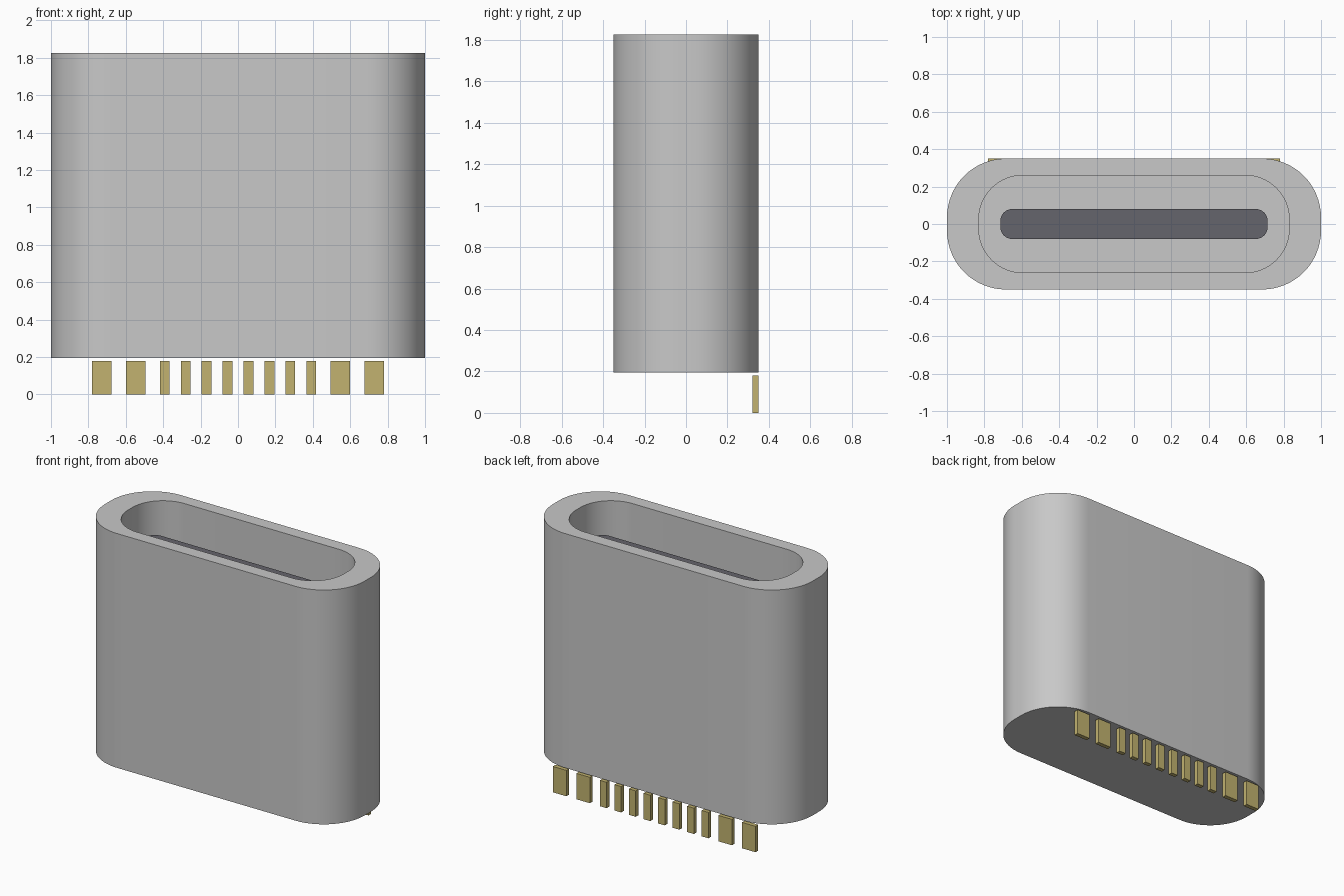
import bpy, bmesh, math

default = bpy.data.objects.get("Cube")
if default:
    bpy.data.objects.remove(default, do_unlink=True)


def make_material(name, rgb, metallic=0.0):
    mat = bpy.data.materials.new(name)
    mat.use_nodes = True
    colour = (*rgb, 1.0)
    mat.diffuse_color = colour
    mat.node_tree.nodes["Principled BSDF"].inputs["Base Color"].default_value = colour
    return mat


def rounded_ring(bm, half_x, half_y, radius, z, steps=16):
    """Vertices of a rounded rectangle, anticlockwise from +x."""
    ring = []
    for corner, (sx, sy) in enumerate([(1, 1), (-1, 1), (-1, -1), (1, -1)]):
        for i in range(steps + 1):
            a = math.pi / 2 * (corner + i / steps)
            ring.append(bm.verts.new((sx * (half_x - radius) + radius * math.cos(a),
                                      sy * (half_y - radius) + radius * math.sin(a), z)))
    return ring


def loft(name, sections, mat):
    """Skin a stack of rounded sections and close both ends."""
    bm = bmesh.new()
    rings = [rounded_ring(bm, *s) for s in sections]
    for low, high in zip(rings, rings[1:]):
        n = len(low)
        for i in range(n):
            j = (i + 1) % n
            bm.faces.new((low[i], low[j], high[j], high[i]))
    bm.faces.new(rings[0][::-1])
    bm.faces.new(rings[-1])
    bmesh.ops.recalc_face_normals(bm, faces=bm.faces)
    obj = link(name, bm, mat)
    bpy.ops.object.select_all(action="DESELECT")
    obj.select_set(True)
    bpy.context.view_layer.objects.active = obj
    bpy.ops.object.shade_smooth_by_angle(angle=math.radians(30))
    return obj


def link(name, bm, mat):
    mesh = bpy.data.meshes.new(name)
    bm.to_mesh(mesh)
    bm.free()
    mesh.materials.append(mat)
    obj = bpy.data.objects.new(name, mesh)
    bpy.context.collection.objects.link(obj)
    return obj


def pin(name, x, width, mat):
    bm = bmesh.new()
    bmesh.ops.create_cube(bm, size=1)
    bmesh.ops.scale(bm, vec=(width, 0.03, 0.18), verts=bm.verts)
    obj = link(name, bm, mat)
    obj.location = (x, 0.335, 0.09)


steel = make_material("brushed_steel", (0.58, 0.58, 0.58))
plastic = make_material("dark_plastic", (0.13, 0.128, 0.15))
gold = make_material("dull_gold", (0.54, 0.45, 0.16))

BOTTOM, TOP, FLOOR = 0.195, 1.825, 0.60

# Shell: outer wall, rim, and deep socket
loft("shell", [(1.0, 0.35, 0.315, BOTTOM), (1.0, 0.35, 0.315, TOP),
               (0.83, 0.26, 0.235, TOP), (0.83, 0.26, 0.235, FLOOR)], steel)

# Tongue standing in the socket, just below the rim
loft("tongue", [(0.715, 0.08, 0.065, FLOOR - 0.02), (0.715, 0.08, 0.065, 1.655)], plastic)

# Contact pins along the back edge: narrow inner ones, wide outer ones
for side, label in ((1, "left"), (-1, "right")):
    for i in range(4):
        pin(f"narrow_pin_{label}_{i + 1}", side * 0.112 * (i + 0.5), 0.052, gold)
    for i, x in enumerate((0.547, 0.728)):
        pin(f"wide_pin_{label}_{i + 1}", side * x, 0.104, gold)
